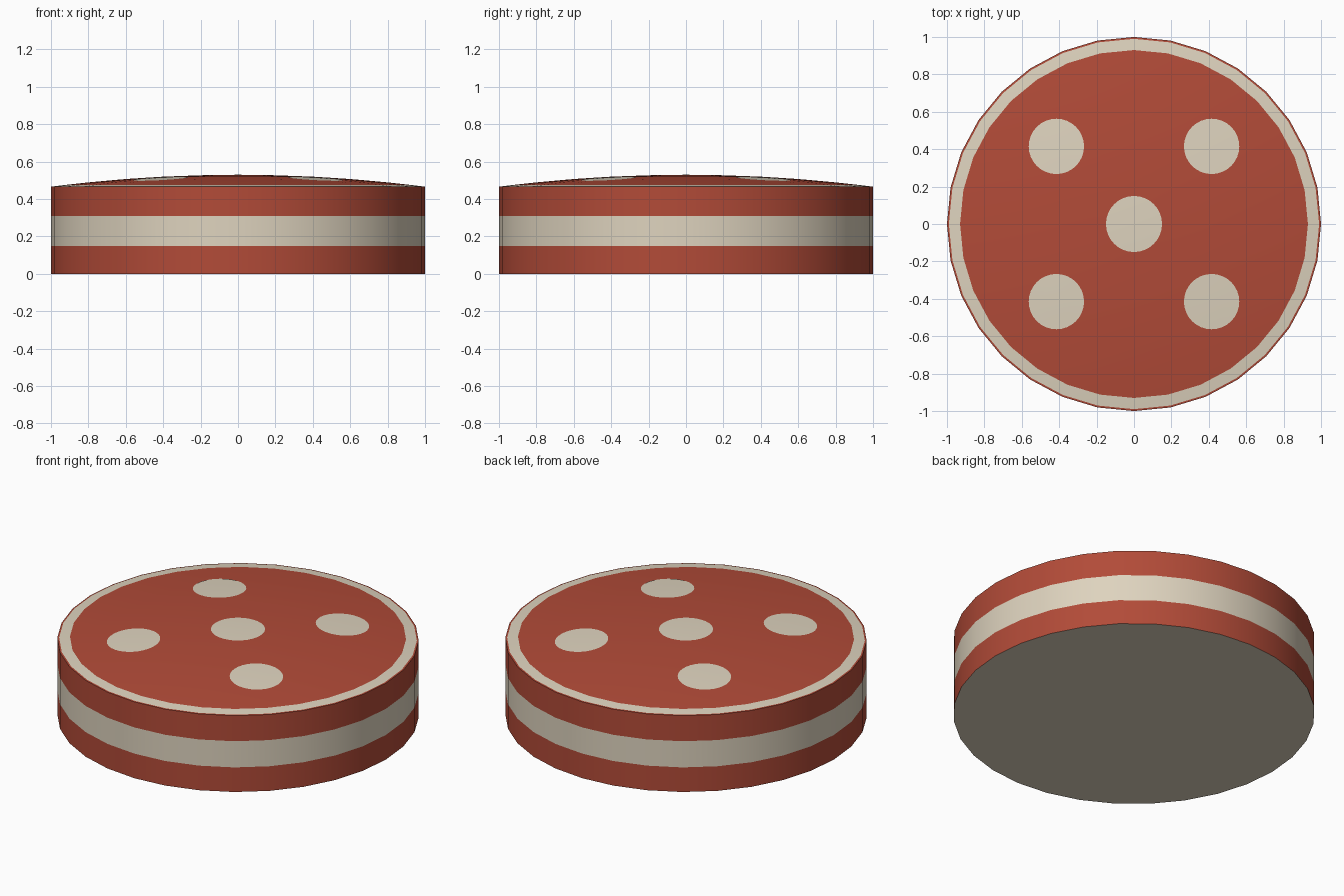
import bpy, bmesh, math

if "Cube" in bpy.data.objects:
    bpy.data.objects.remove(bpy.data.objects["Cube"])

SIDES = 32
RIM_Z, TOP_Z = 0.466, 0.53


def material(name, rgb):
    m = bpy.data.materials.new(name)
    lin = [c / 12.92 if c <= 0.04045 else ((c + 0.055) / 1.055) ** 2.4
           for c in (v / 255 for v in rgb)]
    m.diffuse_color = (*lin, 1)
    m.use_nodes = True
    m.node_tree.nodes["Principled BSDF"].inputs["Base Color"].default_value = m.diffuse_color
    return m


RED = material("brick red", (178, 75, 56))
CREAM = material("cream", (222, 211, 190))


def dome_z(x, y):
    return TOP_Z - (TOP_Z - RIM_Z) * (x * x + y * y)


def finish(name, bm, mats):
    me = bpy.data.meshes.new(name)
    bm.to_mesh(me)
    bm.free()
    for m in mats:
        me.materials.append(m)
    ob = bpy.data.objects.new(name, me)
    bpy.context.collection.objects.link(ob)
    bpy.context.view_layer.objects.active = ob
    ob.select_set(True)
    bpy.ops.object.shade_smooth_by_angle(angle=math.radians(30))
    ob.select_set(False)
    return ob


def ring(bm, r, z_of, cx=0, cy=0):
    out = []
    for i in range(SIDES):
        a = 2 * math.pi * i / SIDES
        x, y = cx + r * math.cos(a), cy + r * math.sin(a)
        out.append(bm.verts.new((x, y, z_of(x, y))))
    return out


def bridge(bm, a, b, mat):
    for i in range(SIDES):
        j = (i + 1) % SIDES
        bm.faces.new((a[i], a[j], b[j], b[i])).material_index = mat


def cap(bm, loop, centre, mat):
    c = bm.verts.new(centre)
    for i in range(SIDES):
        bm.faces.new((loop[i], loop[(i + 1) % SIDES], c)).material_index = mat


# Body: cream base, striped wall, domed top with cream border and centre spot
bm = bmesh.new()
loop = ring(bm, 1, lambda x, y: 0)
bm.faces.new(loop[::-1]).material_index = 1
for z, mat in ((0.15, 0), (0.31, 1), (RIM_Z, 0)):
    nxt = ring(bm, 1, lambda x, y: z)
    bridge(bm, loop, nxt, mat)
    loop = nxt
for r, mat in ((0.99, 0), (0.93, 1), (0.8, 0), (0.6, 0), (0.4, 0), (0.15, 0)):
    nxt = ring(bm, r, dome_z)
    bridge(bm, loop, nxt, mat)
    loop = nxt
cap(bm, loop, (0, 0, TOP_Z), 1)
finish("domed_disc", bm, [RED, CREAM])

# Four outer spots: thin patches following the dome
for sx in (-1, 1):
    for sy in (-1, 1):
        cx, cy = 0.415 * sx, 0.415 * sy
        lift = lambda x, y: dome_z(x, y) + 0.002
        bm = bmesh.new()
        outer = ring(bm, 0.148, lift, cx, cy)
        inner = ring(bm, 0.075, lift, cx, cy)
        bridge(bm, outer, inner, 0)
        cap(bm, inner, (cx, cy, lift(cx, cy)), 0)
        side = ("front" if sy < 0 else "back") + ("_left" if sx < 0 else "_right")
        finish("spot_" + side, bm, [CREAM])
